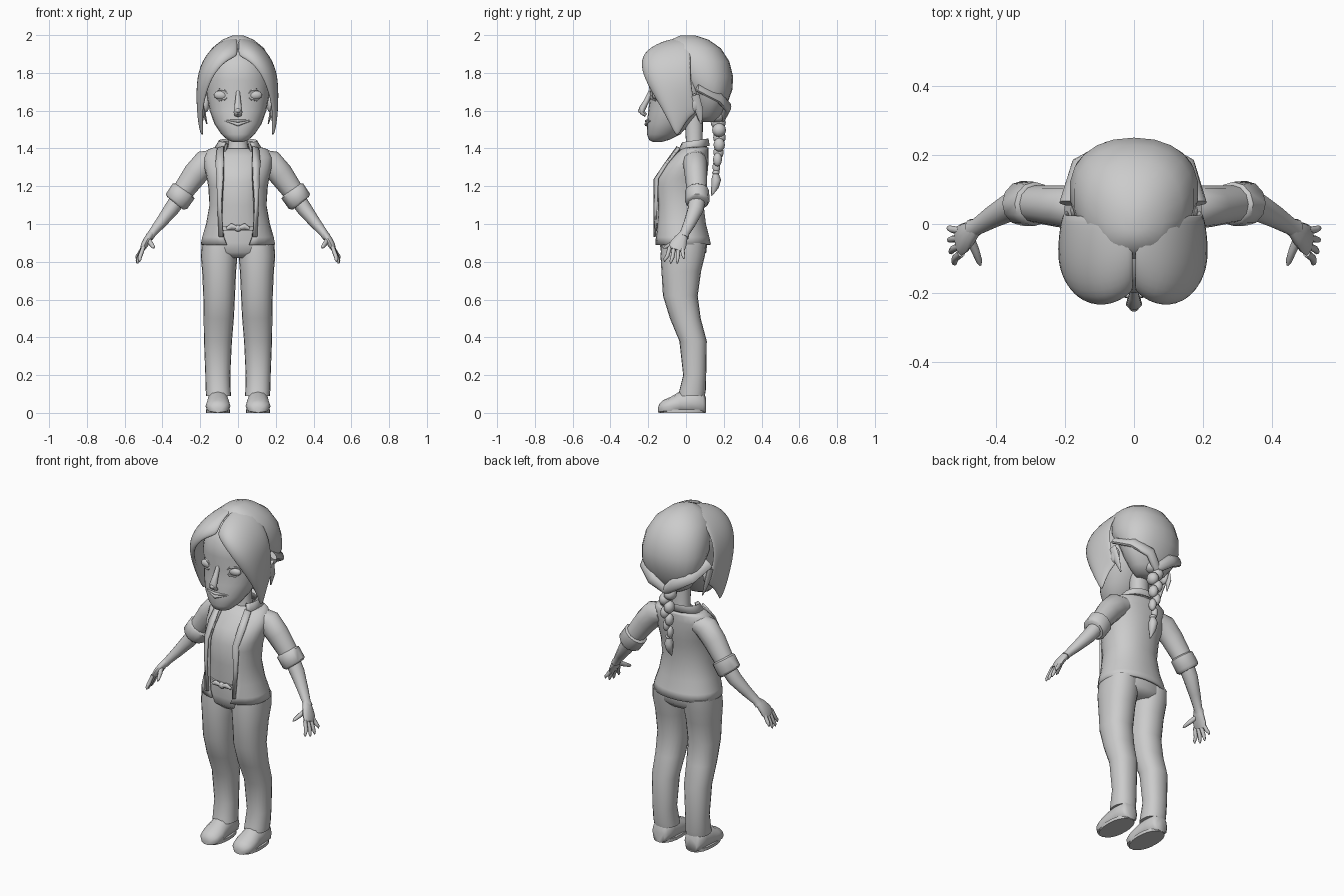
import bpy, bmesh, math
from mathutils import Vector

clay = bpy.data.materials.new("plain grey")
clay.diffuse_color = (0.6, 0.6, 0.6, 1)


def finish(name, bm, mirror=False, thick=0, subdiv=0, angle=50):
    bmesh.ops.recalc_face_normals(bm, faces=bm.faces)
    me = bpy.data.meshes.new(name)
    bm.to_mesh(me)
    bm.free()
    ob = bpy.data.objects.new(name, me)
    bpy.context.collection.objects.link(ob)
    me.materials.append(clay)
    bpy.ops.object.select_all(action='DESELECT')
    ob.select_set(True)
    bpy.context.view_layer.objects.active = ob
    bpy.ops.object.shade_smooth_by_angle(angle=math.radians(angle))
    if thick:
        m = ob.modifiers.new("thickness", 'SOLIDIFY')
        m.thickness, m.offset = thick, 0
    if subdiv:
        ob.modifiers.new("rounding", 'SUBSURF').levels = subdiv
        ob.modifiers["rounding"].render_levels = subdiv
    if mirror:
        ob.modifiers.new("other side", 'MIRROR')
    return ob


def skin(rings, closed=True, caps=True):
    """Join rows of points into a surface."""
    bm = bmesh.new()
    rows = [[bm.verts.new(p) for p in r] for r in rings]
    n = len(rows[0])
    for a, b in zip(rows, rows[1:]):
        for i in range(n if closed else n - 1):
            j = (i + 1) % n
            bm.faces.new((a[i], a[j], b[j], b[i]))
    if closed and caps:
        bm.faces.new(rows[0])
        bm.faces.new(rows[-1])
    return bm


def level(z, rx, yf, yb, cx=0, gap=0, tilt=0, e=0.9, n=20):
    """Horizontal rounded ring from front yf to back yb; gap opens its front."""
    cy, ry = (yf + yb) / 2, (yb - yf) / 2
    t0 = math.asin(min(0.95, gap / rx) ** (1 / e)) if gap else 0
    pts = []
    for i in range(n):
        t = t0 + (2 * math.pi - 2 * t0) * i / (n - 1 if gap else n)
        s, c = math.sin(t), math.cos(t)
        x = rx * math.copysign(abs(s) ** e, s)
        y = -ry * math.copysign(abs(c) ** e, c)
        pts.append((cx + x, cy + y, z + tilt * y))
    return pts


def tube(path, n=12, side=(0, 1, 0)):
    """Rings along a path of (point, radius, radius along side)."""
    rings = []
    P = [Vector(p[0]) for p in path]
    for i, (_, r, rs) in enumerate(path):
        d = (P[min(i + 1, len(P) - 1)] - P[max(i - 1, 0)]).normalized()
        u = Vector(side) - d * d.dot(Vector(side))
        u.normalize()
        v = d.cross(u)
        rings.append([P[i] + u * rs * math.cos(2 * math.pi * k / n)
                      + v * r * math.sin(2 * math.pi * k / n) for k in range(n)])
    return skin(rings)


def ball(name, loc, size, mirror=False, seg=14):
    bm = bmesh.new()
    bmesh.ops.create_uvsphere(bm, u_segments=seg, v_segments=8, radius=1)
    bmesh.ops.scale(bm, vec=size, verts=bm.verts)
    bmesh.ops.translate(bm, vec=loc, verts=bm.verts)
    return finish(name, bm, mirror)


# Trousers: legs and hips
leg = [(.09, .066, -.04, .10, .103), (.12, .066, -.035, .105, .105), (.2, .066, -.015, .107, .107),
       (.38, .074, -.035, .11, .106), (.5, .08, -.085, .078, .102), (.62, .084, -.122, .062, .1),
       (.75, .09, -.13, .08, .1), (.83, .097, -.135, .1, .1), (.9, .092, -.13, .108, .1)]
finish("trouser_leg", skin([level(z, rx, a, b, c) for z, rx, a, b, c in leg]), mirror=True)
hips = [(.82, .13, -.1, .08), (.85, .18, -.132, .108), (.9, .182, -.14, .112), (.98, .155, -.14, .1)]
finish("trouser_hips", skin([level(*h) for h in hips]))

# Shoes: rings along y, flattened at the sole
shoe = [(.105, .035, .08), (.09, .052, .12), (.03, .056, .13), (-.03, .06, .115),
        (-.08, .066, .085), (-.12, .058, .068), (-.14, .038, .05), (-.147, .015, .03)]
rings = [[(.106 + rx * math.cos(k * math.pi / 6),  y,
           max(0.003, h * (.42 + .58 * math.sin(k * math.pi / 6)))) for k in range(12)]
         for y, rx, h in shoe]
finish("shoe", skin(rings), mirror=True)
finish("shoe_sole", skin([level(z, .064, -.14, .104, .106) for z in (0, .018)]), mirror=True)

# Shirt and belt
shirt = [(.95, .15, -.135, .09), (1.0, .145, -.14, .08), (1.1, .13, -.142, .075), (1.22, .14, -.148, .09),
         (1.3, .15, -.112, .1), (1.36, .13, -.055, .1), (1.4, .08, -.02, .095)]
finish("shirt", skin([level(*s) for s in shirt]))
finish("belt", skin([level(z, .152, -.15, .09) for z in (.965, .99)]))
ball("belt_knot", (0, -.15, .978), (.022, .014, .018))
for s in (-1, 1):
    finish("belt_bow", tube([((0, -.152, .978), .008, .008), ((.035 * s, -.158, .988), .016, .01),
                             ((.06 * s, -.152, .975), .008, .006)], 8))

# Open jacket with collar
jacket = [(.89, .192, -.162, .127, .06), (.93, .184, -.163, .118, .075), (1.0, .163, -.162, .1, .085),
          (1.1, .145, -.162, .088, .085), (1.2, .152, -.166, .098, .08), (1.245, .16, -.16, .106, .077),
          (1.3, .172, -.125, .112, .075), (1.35, .177, -.075, .114, .075),
          (1.39, .155, -.035, .114, .075), (1.405, .11, -.02, .112, .07)]
finish("jacket", skin([level(z, rx, a, b, gap=g, n=26) for z, rx, a, b, g in jacket], closed=False),
       thick=.012)
collar = [(1.39, .1, -.03, .11, .065), (1.43, .085, -.02, .105, .055),
          (1.438, .1, -.035, .118, .065), (1.4, .122, -.055, .122, .08)]
finish("jacket_collar", skin([level(z, rx, a, b, gap=g, tilt=.15) for z, rx, a, b, g in collar],
                             closed=False), thick=.008)
finish("jacket_lapel", skin([[(.078, -.168, .93), (.1, -.165, .93)], [(.088, -.168, 1.1), (.108, -.155, 1.1)],
                             [(.08, -.168, 1.235), (.112, -.15, 1.24)], [(.077, -.11, 1.32), (.118, -.1, 1.32)],
                             [(.076, -.045, 1.41), (.11, -.035, 1.4)]], closed=False),
       mirror=True, thick=.01)

# Arms: sleeve, rolled cuff, forearm
finish("sleeve", tube([((.12, .045, 1.34), .055, .06), ((.17, .048, 1.325), .07, .064),
                       ((.225, .052, 1.265), .066, .06), ((.29, .058, 1.175), .056, .054),
                       ((.32, .06, 1.13), .054, .053)]), mirror=True)
finish("sleeve_cuff", tube([((.282, .058, 1.182), .055, .052), ((.288, .058, 1.174), .07, .064),
                            ((.325, .06, 1.12), .069, .065), ((.333, .06, 1.11), .055, .055)]), mirror=True)
finish("forearm", tube([((.31, .06, 1.14), .043, .046), ((.355, .05, 1.075), .04, .042),
                        ((.41, .02, 1.005), .03, .033), ((.455, -.008, .95), .022, .025),
                        ((.47, -.015, .93), .022, .03)]), mirror=True)

# Hand: palm, four fingers and thumb
finish("palm", tube([((.458, -.01, .95), .018, .022), ((.475, -.025, .925), .02, .034),
                     ((.495, -.042, .89), .019, .045), ((.508, -.053, .862), .012, .043)]), mirror=True)
for y0, y1, x1, z1 in ((-.085, -.113, .522, .8), (-.063, -.08, .532, .79),
                       (-.041, -.046, .536, .792), (-.02, -.012, .538, .815)):
    finish("finger", tube([((.5, y0, .88), .011, .011), (((.513 + x1) / 2, (y0 + y1) / 2, (.86 + z1) / 2), .011, .0105),
                           ((x1 - .002, y1, z1 + .012), .008, .008), ((x1, y1, z1), .003, .003)], 8), mirror=True)
finish("thumb", tube([((.478, -.035, .92), .014, .014), ((.46, -.075, .895), .012, .013),
                      ((.448, -.108, .878), .009, .009), ((.445, -.12, .872), .003, .003)], 8,
                     side=(0, 0, 1)), mirror=True)

# Neck and head
finish("neck", skin([level(1.36, .065, -.015, .1), level(1.43, .05, .0, .088),
                     level(1.6, .052, -.01, .09)]))
head = [(1.434, .025, -.175, -.13), (1.445, .055, -.195, -.09), (1.475, .088, -.207, -.03),
        (1.53, .125, -.207, .02), (1.6, .15, -.2, .08), (1.68, .166, -.19, .13),
        (1.76, .17, -.2, .15), (1.84, .16, -.19, .15), (1.9, .12, -.15, .12), (1.94, .06, -.07, .07)]
finish("head", skin([level(*h, e=.95, n=24) for h in head]))
finish("nose", tube([((0, -.185, 1.7), .01, .014), ((0, -.21, 1.65), .016, .014), ((0, -.232, 1.61), .022, .018),
                     ((0, -.232, 1.59), .024, .014), ((0, -.212, 1.575), .018, .01)], 10))
ball("nose_tip", (0, -.237, 1.6), (.016, .017, .014))
ball("eye", (.087, -.158, 1.682), (.042, .022, .025), mirror=True)
for name, z, r in (("upper_lip", 1.545, .008), ("lower_lip", 1.527, .01)):
    finish(name, tube([((x, -.21 + 4.6 * x * x, z + (.004 if x else 0) + (1.542 - z) * abs(x) / .07),
                        r * (1 - abs(x) * 10), r * (1 - abs(x) * 10)) for x in (-.07, -.035, 0, .035, .07)], 8))
for dz, nm in ((.03, "upper_eyelid"), (-.027, "lower_eyelid")):
    finish(nm, tube([((.045, -.178, 1.68), .003, .003), ((.07, -.178, 1.682 + dz * .8), .006, .006),
                     ((.1, -.165, 1.682 + dz), .006, .006), ((.13, -.132, 1.685), .003, .003)], 6), mirror=True)
ball("ear", (.172, .045, 1.64), (.022, .032, .05), mirror=True)

# Hair: back dome
dome = [(1.54, .06, .06, .15), (1.57, .105, .05, .185), (1.64, .155, .03, .22), (1.71, .18, .0, .245),
        (1.78, .187, -.06, .25), (1.86, .175, -.08, .23), (1.93, .14, -.1, .185),
        (1.975, .085, -.08, .12), (1.998, .03, -.03, .05)]
finish("hair_back", skin([level(*d, n=22) for d in dome]))

# Hair: swept front sheets, one per side, ending in a lock
back = [(0, .03, 1.99), (.1, .03, 1.965), (.18, .03, 1.86), (.198, .03, 1.75), (.185, .045, 1.65), (.168, .06, 1.58)]
mid = [(0, -.1, 1.975), (.1, -.12, 1.955), (.185, -.12, 1.86), (.21, -.09, 1.74), (.2, -.03, 1.64), (.178, .02, 1.57)]
fore = [(0, -.175, 1.925), (.08, -.225, 1.92), (.165, -.215, 1.83), (.2, -.155, 1.71), (.208, -.08, 1.58), (.19, -.035, 1.47)]
edge = [(0, -.19, 1.885), (.06, -.232, 1.865), (.125, -.228, 1.79), (.165, -.175, 1.69), (.188, -.105, 1.575), (.178, -.05, 1.455)]
for s in (-1.03, 1):
    finish("hair_front", skin([[(x * s, y, z) for x, y, z in col] for col in (back, mid, fore, edge)],
                              closed=False), thick=.022, subdiv=2, angle=60)
    finish("hair_strand", tube([((.185 * s, .04, 1.68), .012, .03), ((.178 * s, .07, 1.6), .01, .022),
                                ((.16 * s, .08, 1.53), .003, .004)], 8))
    # Bands gathered from the sides into the braid
    finish("hair_band", tube([((.185 * s, .06, 1.72), .03, .015), ((.15 * s, .175, 1.67), .035, .02),
                              ((.07 * s, .22, 1.62), .035, .02), ((0, .19, 1.56), .025, .02)], 10))

# Braid: alternating crossed plaits, tie and tail
for i in range(8):
    k = 1 - i * .075
    ball("braid_plait", (.018 * k * (-1) ** i, .165 + .012 * math.sin(i * .5), 1.575 - .039 * i),
         (.038 * k, .043 * k, .036), seg=10)
ball("braid_tie", (0, .158, 1.272), (.02, .02, .012), seg=10)
finish("braid_tail", tube([((0, .157, 1.275), .012, .012), ((0, .16, 1.235), .026, .026),
                           ((0, .153, 1.195), .02, .02), ((0, .135, 1.15), .003, .003)], 8, side=(1, 0, 0)))
